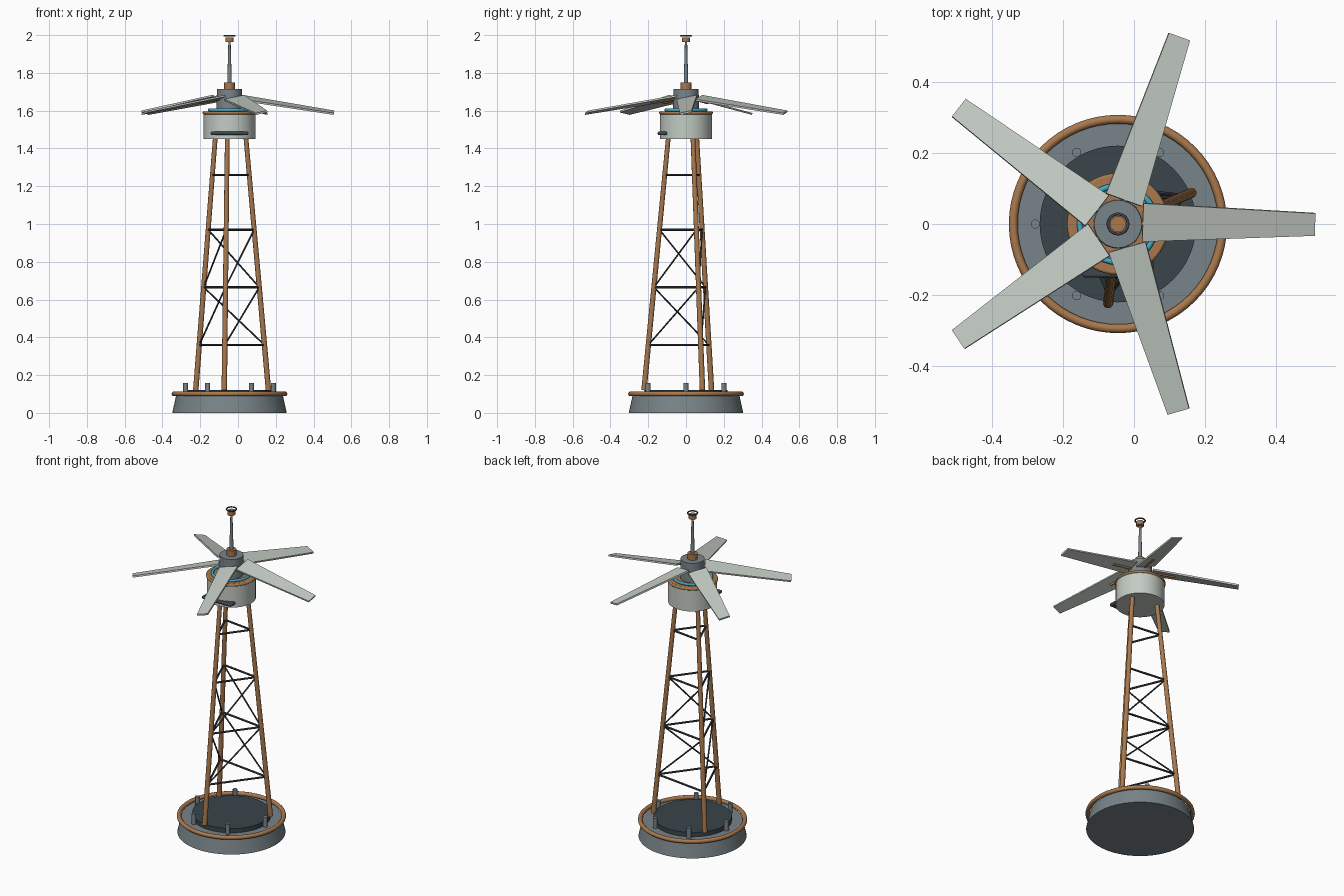
import bpy, bmesh, math
from mathutils import Vector, Matrix

if "Cube" in bpy.data.objects:
    bpy.data.objects.remove(bpy.data.objects["Cube"])

CX = -0.045  # tower axis


def mat(name, r, g, b):
    m = bpy.data.materials.new(name)
    m.diffuse_color = (r, g, b, 1)
    m.use_nodes = True
    m.node_tree.nodes["Principled BSDF"].inputs["Base Color"].default_value = m.diffuse_color
    return m


COPPER = mat("copper", 0.40, 0.19, 0.075)
PANEL = mat("pale panel", 0.55, 0.60, 0.55)
GREY = mat("slate grey", 0.19, 0.23, 0.25)
DARK = mat("dark deck", 0.04, 0.06, 0.07)
STEEL = mat("dark steel", 0.05, 0.06, 0.075)
CYAN = mat("cyan glow", 0.05, 0.42, 0.60)


def finish(ob, name, m, smooth=True):
    ob.name = name
    ob.data.materials.clear()
    ob.data.materials.append(m)
    if smooth:
        bpy.ops.object.select_all(action='DESELECT')
        ob.select_set(True)
        bpy.context.view_layer.objects.active = ob
        bpy.ops.object.shade_smooth_by_angle(angle=math.radians(35))
    return ob


def cone(name, p, q, r1, r2, m, n=12):
    """Round bar or tapered drum from p to q."""
    p, q = Vector(p), Vector(q)
    d = q - p
    bpy.ops.mesh.primitive_cone_add(vertices=n, radius1=r1, radius2=r2, depth=d.length)
    ob = bpy.context.object
    ob.data.transform(Matrix.Translation((p + q) / 2) @ d.to_track_quat('Z', 'Y').to_matrix().to_4x4())
    return finish(ob, name, m)


def drum(name, z0, z1, r0, r1, m, n=48):
    return cone(name, (CX, 0, z0), (CX, 0, z1), r0, r1, m, n)


def ring(name, z, R, r, m):
    bpy.ops.mesh.primitive_torus_add(location=(CX, 0, z), major_radius=R, minor_radius=r,
                                     major_segments=64, minor_segments=12)
    return finish(bpy.context.object, name, m)


# Base
drum("base", 0, 0.095, 0.303, 0.282, GREY, 64)
drum("base_deck", 0.09, 0.122, 0.22, 0.22, DARK)
ring("base_rim", 0.101, 0.294, 0.0125, COPPER)
for i in range(6):
    a = math.radians(60 * i)
    x, y = CX + 0.232 * math.cos(a), 0.232 * math.sin(a)
    cone(f"base_bolt_{i}", (x, y, 0.09), (x, y, 0.157), 0.013, 0.013, GREY)


# Lattice tower
def leg_point(i, z):
    a = math.radians(22.9 + 120 * i)
    r = 0.223 + (0.095 - 0.223) * (z - 0.13) / 1.32
    return Vector((CX + r * math.cos(a), r * math.sin(a), z))


LEVELS = [0.36, 0.665, 0.97, 1.26]
for i in range(3):
    cone(f"tower_leg_{i}", leg_point(i, 0.12), leg_point(i, 1.47), 0.0145, 0.0125, COPPER)
    for k, z in enumerate(LEVELS):
        cone(f"cross_bar_{i}_{k}", leg_point(i, z), leg_point(i + 1, z), 0.006, 0.006, STEEL, 8)
    for k in range(2):
        cone(f"diagonal_brace_{i}_{k}", leg_point(i, LEVELS[k]), leg_point(i + 1, LEVELS[k + 1]),
             0.0045, 0.0045, STEEL, 8)

# Generator housing
drum("housing", 1.45, 1.585, 0.137, 0.137, PANEL)
drum("housing_lid", 1.58, 1.596, 0.134, 0.134, COPPER)
ring("housing_rim", 1.588, 0.135, 0.008, COPPER)
ring("glow_ring", 1.603, 0.107, 0.008, CYAN)

# Front handle bar
bpy.ops.mesh.primitive_cube_add(size=1)
handle = bpy.context.object
handle.data.transform(Matrix.Translation((CX, -0.125, 1.48)) @ Matrix.Diagonal((0.2, 0.05, 0.018, 1)))
bev = handle.modifiers.new("bevel", 'BEVEL')
bev.width, bev.segments = 0.007, 3
finish(handle, "front_handle", STEEL)

# Hub, mast and finial
drum("hub", 1.59, 1.715, 0.069, 0.067, GREY)
drum("mast_collar", 1.71, 1.75, 0.028, 0.028, COPPER, 24)
drum("mast", 1.745, 1.97, 0.012, 0.006, GREY, 16)
drum("finial_cap", 1.963, 1.988, 0.022, 0.022, COPPER, 24)
ring("finial_ring", 1.996, 0.028, 0.004, STEEL)

# Rotor blades: drooping, pitched tapered slabs with a copper spar
OUTLINE = [(0.07, -0.05), (0.56, -0.033), (0.56, 0.031), (0.07, 0.06)]
for i in range(5):
    place = (Matrix.Translation((CX, 0, 1.677)) @ Matrix.Rotation(math.radians(72 * i), 4, 'Z')
             @ Matrix.Rotation(math.radians(9), 4, 'Y') @ Matrix.Rotation(math.radians(12), 4, 'X'))
    bm = bmesh.new()
    f = bm.faces.new([bm.verts.new((x, y, -0.005)) for x, y in OUTLINE])
    top = bmesh.ops.extrude_face_region(bm, geom=[f])["geom"]
    bmesh.ops.translate(bm, vec=(0, 0, 0.01), verts=[v for v in top if isinstance(v, bmesh.types.BMVert)])
    bmesh.ops.recalc_face_normals(bm, faces=bm.faces)
    bm.transform(place)
    me = bpy.data.meshes.new("blade")
    bm.to_mesh(me)
    bm.free()
    ob = bpy.data.objects.new("blade", me)
    bpy.context.collection.objects.link(ob)
    finish(ob, f"rotor_blade_{i}", PANEL, smooth=False)
    cone(f"blade_spar_{i}", place @ Vector((0.05, 0, -0.004)), place @ Vector((0.2, 0, -0.004)),
         0.008, 0.008, COPPER)
